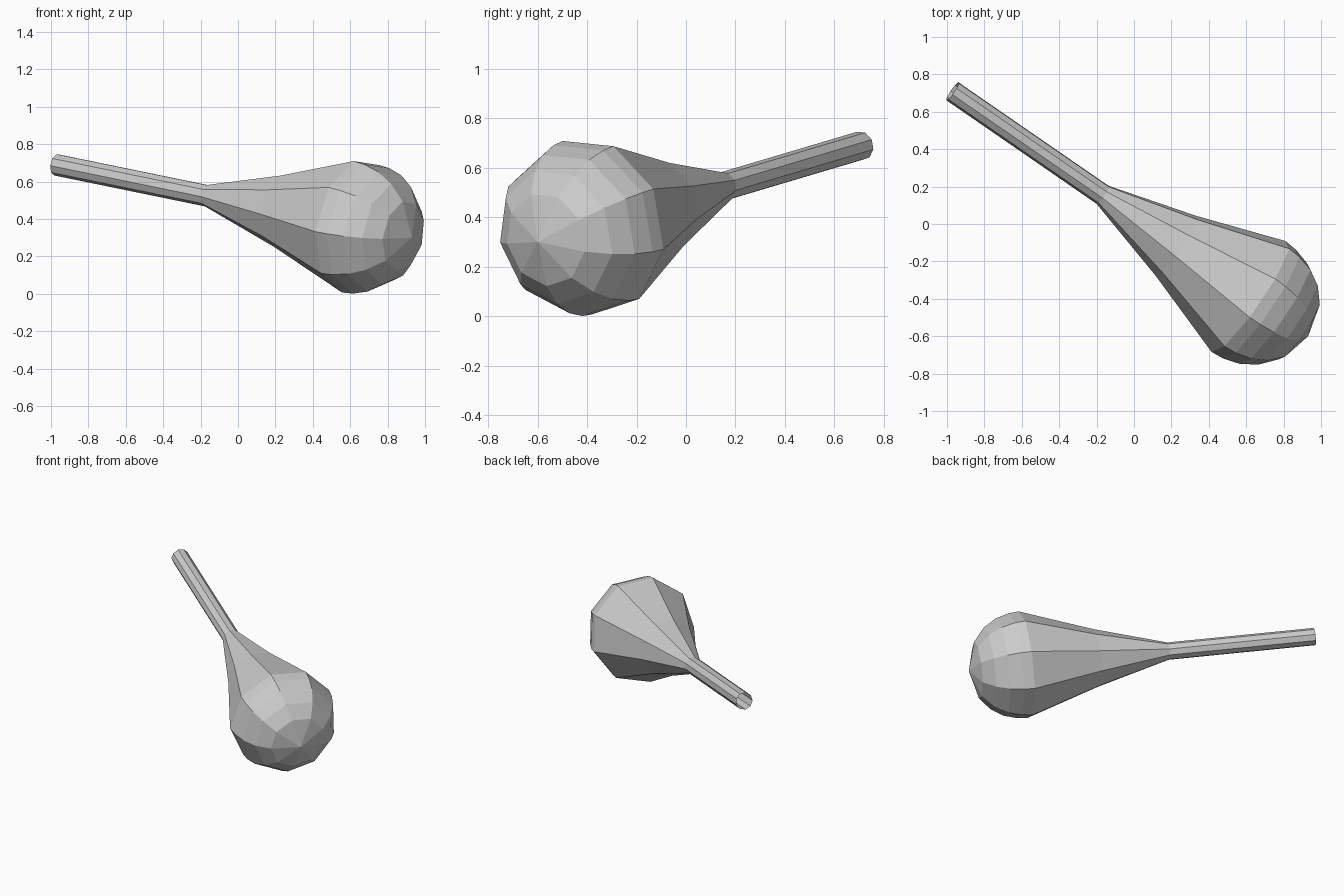
import bpy, bmesh
from math import sin, cos, radians
from mathutils import Vector

if "Cube" in bpy.data.objects:
    bpy.data.objects.remove(bpy.data.objects["Cube"])

SIDES = 9
tail_end = Vector((-0.97, 0.71, 0.69))
ball_centre = Vector((0.64, -0.40, 0.36))
axis = (ball_centre - tail_end).normalized()
side = Vector((-axis.y, axis.x, 0)).normalized()
up = axis.cross(side)
if up.z < 0:
    up.negate()
length = (ball_centre - tail_end).length

# Profile along the axis: (distance from handle end, radius)
profile = [(0, 0.059), (0.99, 0.059), (1.478, 0.197)]
profile += [(length + a, r) for a, r in
            [(-0.02, 0.363), (0.05, 0.357), (0.14, 0.331), (0.226, 0.278), (0.30, 0.192)]]
tip = length + 0.358

bm = bmesh.new()


def ring(dist, radius):
    verts = []
    for i in range(SIDES):
        a = radians(25 + 360 * i / SIDES)
        verts.append(bm.verts.new(tail_end + axis * dist
                                  + (side * cos(a) + up * sin(a)) * radius))
    return verts


# Open-ended handle, flared neck and rounded head
rings = [ring(d, r) for d, r in profile]
for a, b in zip(rings, rings[1:]):
    for i in range(SIDES):
        j = (i + 1) % SIDES
        bm.faces.new((a[i], a[j], b[j], b[i]))

# Triangle fan closing the head
pole = bm.verts.new(tail_end + axis * tip)
last = rings[-1]
for i in range(SIDES):
    bm.faces.new((last[i], last[(i + 1) % SIDES], pole))

# Outward normals
bm.normal_update()
if bm.faces[:][-1].normal.dot(axis) < 0:
    bmesh.ops.reverse_faces(bm, faces=bm.faces[:])

mesh = bpy.data.meshes.new("club_body")
bm.to_mesh(mesh)
bm.free()
bpy.context.collection.objects.link(bpy.data.objects.new("club_body", mesh))
